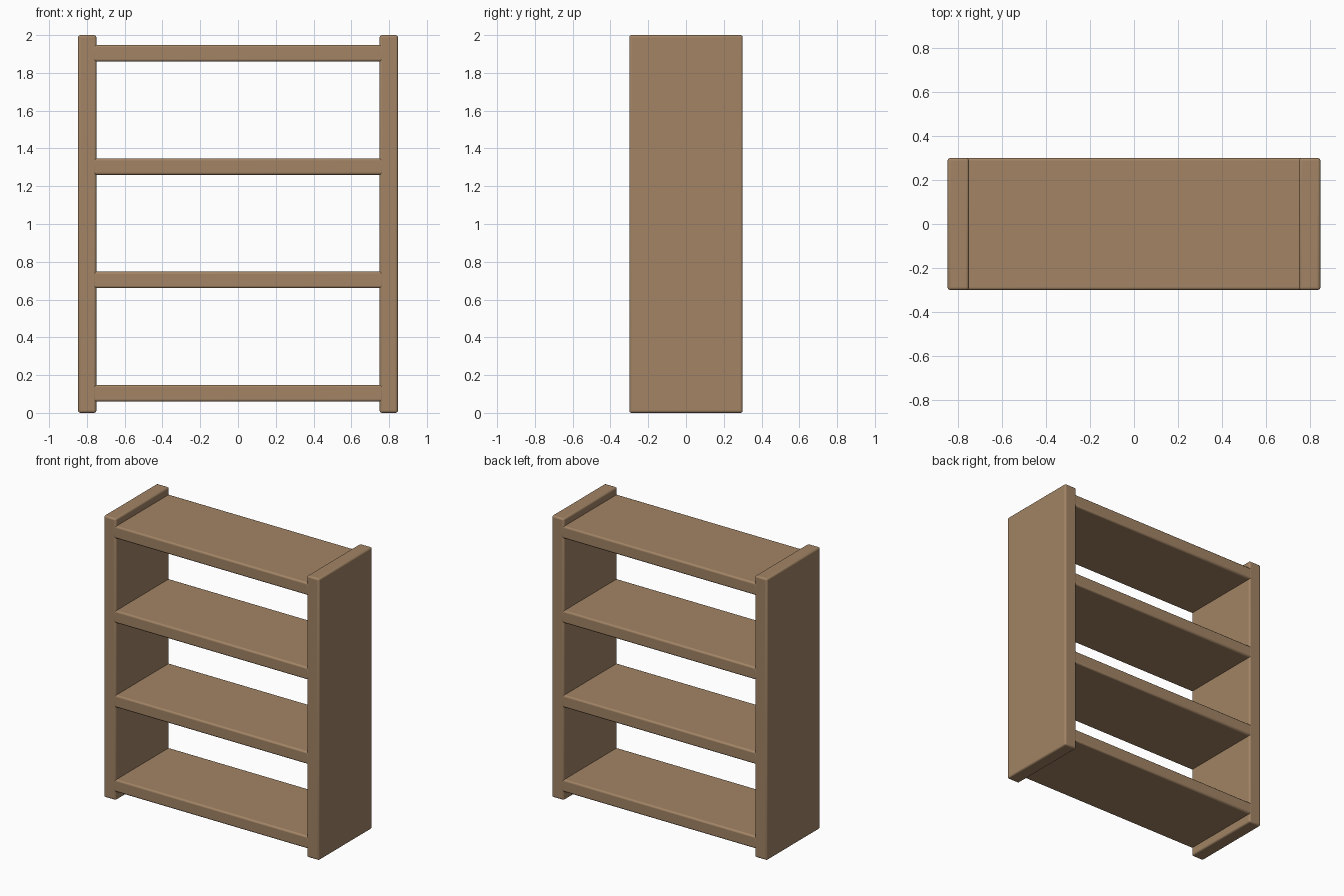
import bpy

# Remove the default cube
cube = bpy.data.objects.get("Cube")
if cube:
    bpy.data.objects.remove(cube, do_unlink=True)

# Wood colour
wood = bpy.data.materials.new("light_brown_wood")
wood.use_nodes = True
COLOUR = (0.36, 0.23, 0.13, 1)
wood.diffuse_color = COLOUR
wood.node_tree.nodes["Principled BSDF"].inputs["Base Color"].default_value = COLOUR

DEPTH = 0.6
HEIGHT = 2.0
PANEL = 0.097      # side panel thickness
OUTER = 0.847      # half of the full width
SHELF = 0.088      # shelf thickness


def board(name, size, centre):
    """A plank with softly rounded edges."""
    bpy.ops.mesh.primitive_cube_add(size=1, location=centre)
    obj = bpy.context.object
    obj.name = name
    obj.scale = size
    bpy.ops.object.transform_apply(location=False, rotation=False, scale=True)
    obj.data.materials.append(wood)
    bevel = obj.modifiers.new("rounded_edges", 'BEVEL')
    bevel.width = 0.012
    bevel.segments = 3
    bpy.ops.object.shade_smooth_by_angle()
    return obj


# Upright side panels
for side, sign in (("left", 1), ("right", -1)):
    board(side + "_side_panel", (PANEL, DEPTH, HEIGHT),
          (sign * (OUTER - PANEL / 2), 0, HEIGHT / 2))

# Four evenly spaced shelves, let slightly into the panels
for i in range(4):
    board(f"shelf_{i + 1}", (2 * (OUTER - PANEL) + 0.04, DEPTH, SHELF),
          (0, 0, 0.104 + 0.6 * i))
